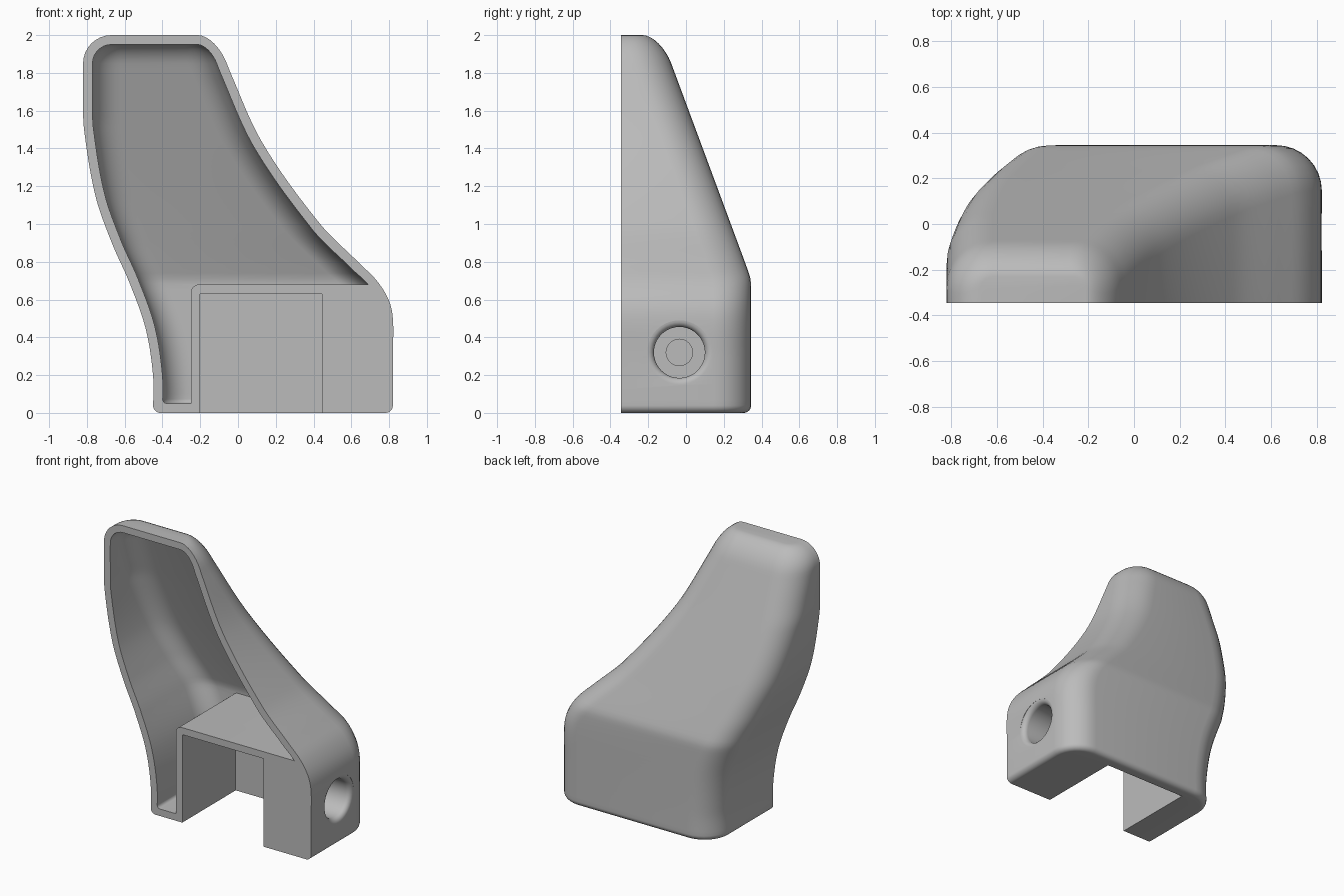
import bpy, bmesh, math
from mathutils import Matrix

if "Cube" in bpy.data.objects:
    bpy.data.objects.remove(bpy.data.objects["Cube"])

FRONT = -0.345
WALL = 0.05
# Side outlines as (height, x)
RIGHT = [(0, .82), (.3, .82), (.5, .82), (.6, .797), (.7, .735), (.79, .645),
         (1.0, .435), (1.42, .135), (1.79, -.035), (2, -.115)]
LEFT = [(0, -.45), (.2, -.45), (.45, -.49), (.69, -.575), (.9, -.668),
        (1.15, -.755), (1.5, -.815), (1.65, -.82), (2, -.82)]

grey = bpy.data.materials.new("plain grey")
grey.use_nodes = True
grey.diffuse_color = (.5, .5, .5, 1)
grey.node_tree.nodes["Principled BSDF"].inputs["Base Color"].default_value = (.5, .5, .5, 1)


def spline(pts, z):
    """Smooth curve through the points, by height."""
    n = len(pts)

    def tangent(i):
        a, b = pts[max(i - 1, 0)], pts[min(i + 1, n - 1)]
        return (b[1] - a[1]) / (b[0] - a[0])
    i = max(k for k in range(n - 1) if pts[k][0] <= z or k == 0)
    (z0, x0), (z1, x1) = pts[i], pts[i + 1]
    h = z1 - z0
    t = (z - z0) / h
    return ((1 + 2 * t) * (1 - t) ** 2 * x0 + t * t * (3 - 2 * t) * x1
            + h * t * (1 - t) * ((1 - t) * tangent(i) - t * tangent(i + 1)))


def back(z):
    """Upright back that turns into a slope with a soft crease."""
    s = z - .71
    return .345 - .371 * (s + math.sqrt(s * s + .0004)) / 2


def inset(f, z, t):
    """Distance along the slice that gives wall thickness t."""
    slope = (f(min(z + .01, 2)) - f(max(z - .01, 0))) / .02
    return t * math.sqrt(1 + slope * slope)


def make_object(name, bm):
    bmesh.ops.recalc_face_normals(bm, faces=bm.faces)
    mesh = bpy.data.meshes.new(name)
    bm.to_mesh(mesh)
    bm.free()
    mesh.materials.append(grey)
    obj = bpy.data.objects.new(name, mesh)
    bpy.context.collection.objects.link(obj)
    return obj


def skin(name, rings):
    """Bridge closed rings and cap both ends."""
    bm = bmesh.new()
    rows = [[bm.verts.new(p) for p in ring] for ring in rings]
    n = len(rows[0])
    for a, b in zip(rows, rows[1:]):
        for i in range(n):
            j = (i + 1) % n
            bm.faces.new((a[i], a[j], b[j], b[i]))
    bm.faces.new(rows[0])
    bm.faces.new(rows[-1])
    return make_object(name, bm)


def body(name, t, front):
    """Stack of slices with rounded back corners, shrunk by t."""
    lo, hi, low_r, top_r = t, 2 - t, .04 - t / 3, .15 - t
    arc = [k * math.pi / 16 for k in range(9)]
    heights = [lo + low_r * (1 - math.cos(a)) for a in arc]
    start, end = lo + low_r, hi - top_r
    heights += [start + (end - start) * k / 64 for k in range(1, 64)]
    heights += [end + top_r * math.sin(a) for a in arc]
    rings = []
    for z in heights:
        low = max(start - z, 0)
        high = max(z - end, 0)
        d0 = low_r - math.sqrt(max(low_r ** 2 - low ** 2, 0))
        d1 = top_r - math.sqrt(max(top_r ** 2 - high ** 2, 0))
        fr, fl = (lambda h: spline(RIGHT, h)), (lambda h: spline(LEFT, h))
        xr = fr(z) - inset(fr, z, t) - d0 - .65 * d1
        xl = fl(z) + inset(fl, z, t) + d0 + d1
        yb = back(z) - inset(back, z, t) - d0 - .65 * d1
        r = max(.2 - t - d0 - d1, .02)
        ring = [(xr, front, z)]
        ring += [(xr - r + r * math.cos(a), yb - r + r * math.sin(a), z) for a in arc]
        ring += [(xl + r - r * math.sin(a), yb - r + r * math.cos(a), z) for a in arc]
        ring.append((xl, front, z))
        rings.append(ring)
    return skin(name, rings)


def box(name, lo, hi, rounded=0):
    """Box between two corners, optionally rounding its upper left edge."""
    bm = bmesh.new()
    size = [b - a for a, b in zip(lo, hi)]
    mid = [(a + b) / 2 for a, b in zip(lo, hi)]
    bmesh.ops.create_cube(bm, size=1, matrix=Matrix.Translation(mid) @ Matrix.Diagonal((*size, 1)))
    if rounded:
        edge = [e for e in bm.edges
                if all(v.co.x < mid[0] and v.co.z > mid[2] for v in e.verts)]
        bmesh.ops.bevel(bm, geom=edge, offset=rounded, segments=6, profile=.5, affect='EDGES')
    return make_object(name, bm)


def cut(target, cutter):
    cutter.hide_render = True
    mod = target.modifiers.new("cut", 'BOOLEAN')
    mod.operation, mod.solver, mod.object = 'DIFFERENCE', 'EXACT', cutter
    bpy.context.view_layer.objects.active = target
    bpy.ops.object.modifier_apply(modifier=mod.name)
    bpy.data.objects.remove(cutter)


# Hollow shell, with a solid block left in the lower part
shell = body("bracket_shell", 0, FRONT)
cavity = body("cavity_cutter", WALL, FRONT - .1)
cut(cavity, box("block_cutter", (-.25, -1, -.5), (1.5, 1, .68), .045))
cut(shell, cavity)

# Slot open to the front and below
cut(shell, box("slot_cutter", (-.2, -.6, -.2), (.445, .26, .63)))

# Stepped screw hole with a rounded rim
profile = [(.9, .17), (.82, .17)]
profile += [(.785 + .035 * math.cos(a), .17 - .035 * math.sin(a))
            for a in (math.pi * k / 12 for k in range(1, 7))]
profile += [(.57, .135), (.57, .07), (.4, .07)]
turns = [2 * math.pi * k / 40 for k in range(40)]
cut(shell, skin("hole_cutter", [[(x, -.035 + r * math.cos(a), .32 + r * math.sin(a))
                                 for a in turns] for x, r in profile]))

# Smooth shading with crisp edges
bpy.ops.object.select_all(action='DESELECT')
shell.select_set(True)
bpy.context.view_layer.objects.active = shell
bpy.ops.object.shade_smooth_by_angle(angle=math.radians(35))
